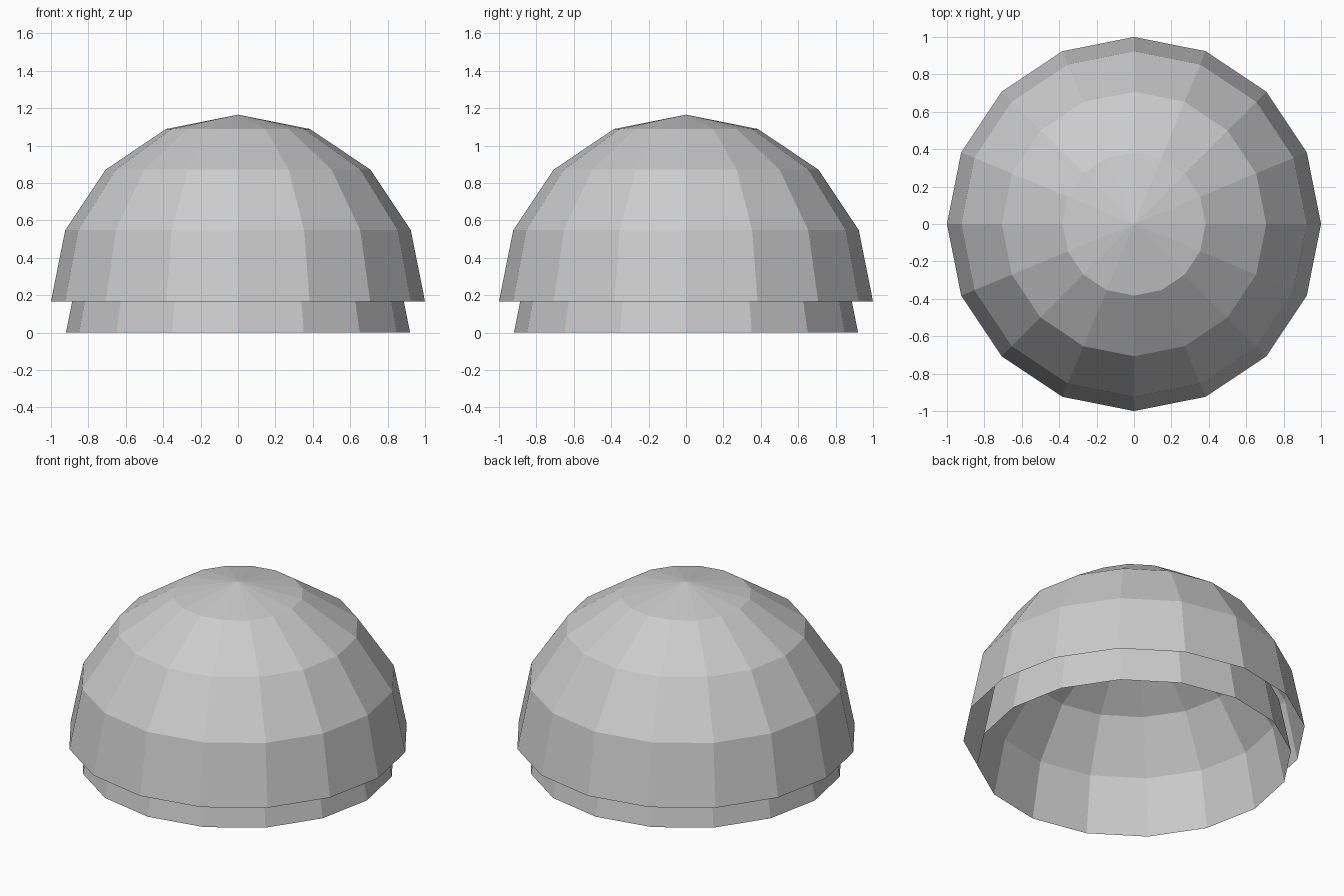
import bpy, bmesh

if "Cube" in bpy.data.objects:
    bpy.data.objects.remove(bpy.data.objects["Cube"])


def open_dome(name, radius, base_z):
    """Upper half of a 16-sided low-poly sphere, left open at the rim."""
    bm = bmesh.new()
    bmesh.ops.create_uvsphere(bm, u_segments=16, v_segments=8, radius=radius)
    lower = [v for v in bm.verts if v.co.z < -0.01]
    bmesh.ops.delete(bm, geom=lower, context='VERTS')
    bmesh.ops.translate(bm, verts=bm.verts, vec=(0, 0, base_z))
    mesh = bpy.data.meshes.new(name)
    bm.to_mesh(mesh)
    bm.free()
    obj = bpy.data.objects.new(name, mesh)
    bpy.context.collection.objects.link(obj)
    return obj


# Outer cap, raised above the ground
open_dome("outer_dome", 1.0, 0.165)

# Slightly smaller lining that shows below the outer rim
open_dome("inner_dome", 0.92, 0.0)
